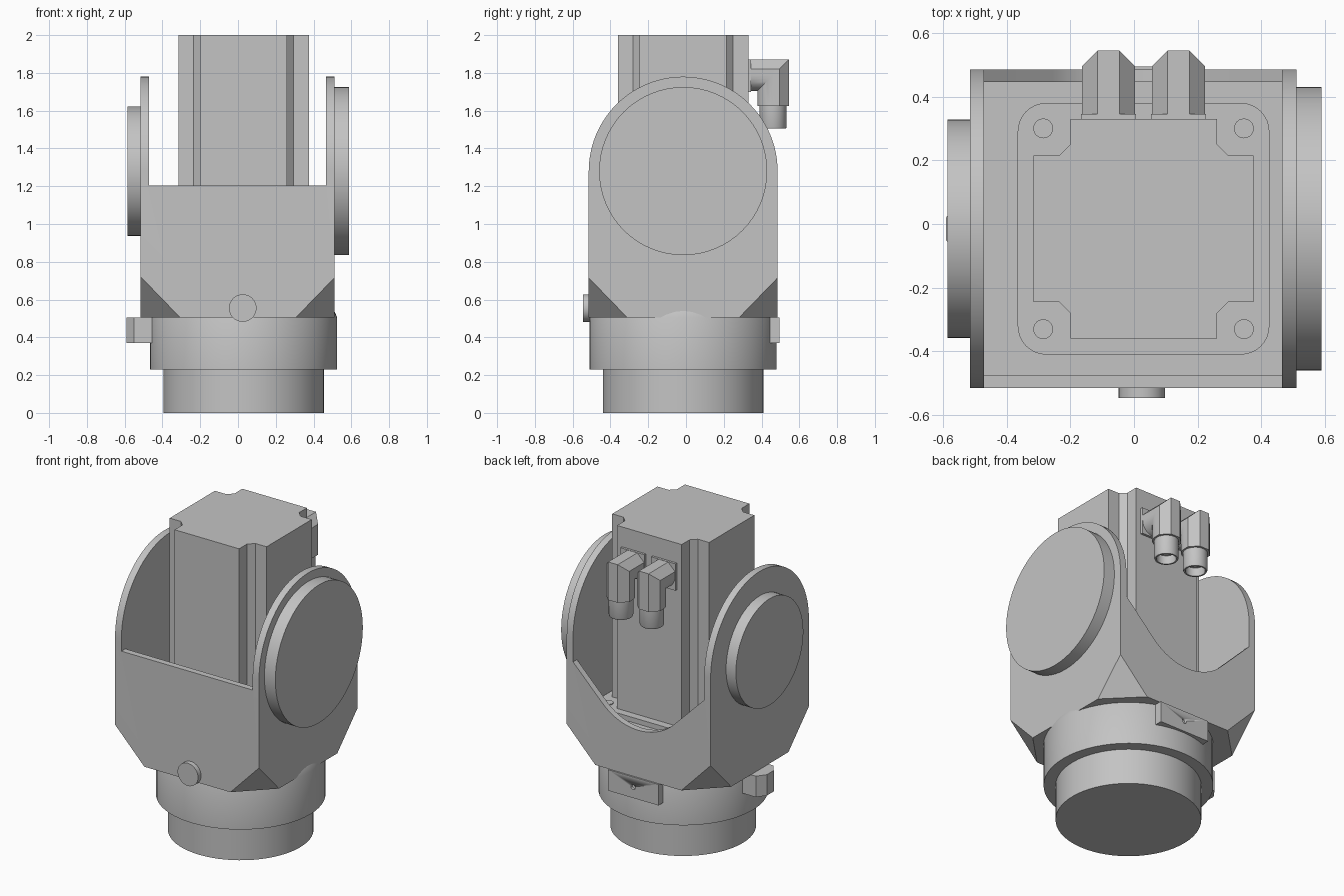
import bpy, bmesh, math
from mathutils import Vector

if "Cube" in bpy.data.objects:
    bpy.data.objects.remove(bpy.data.objects["Cube"], do_unlink=True)

grey = bpy.data.materials.new("machine grey")
grey.use_nodes = True
grey.diffuse_color = (0.55, 0.55, 0.55, 1)
grey.node_tree.nodes["Principled BSDF"].inputs["Base Color"].default_value = (0.55, 0.55, 0.55, 1)

CX, CY = 0.03, -0.015      # main vertical axis
PIVOT = 1.28               # tilt axis height


def finish(name, bm):
    bmesh.ops.recalc_face_normals(bm, faces=bm.faces[:])
    mesh = bpy.data.meshes.new(name)
    bm.to_mesh(mesh)
    bm.free()
    mesh.materials.append(grey)
    obj = bpy.data.objects.new(name, mesh)
    bpy.context.collection.objects.link(obj)
    bpy.ops.object.select_all(action='DESELECT')
    obj.select_set(True)
    bpy.context.view_layer.objects.active = obj
    bpy.ops.object.shade_smooth_by_angle(angle=math.radians(30))
    return obj


def loft(bm, rings):
    """Skin equal-length rings of points and cap both ends."""
    loops = [[bm.verts.new(p) for p in ring] for ring in rings]
    n = len(loops[0])
    for a, b in zip(loops, loops[1:]):
        for i in range(n):
            j = (i + 1) % n
            bm.faces.new((a[i], a[j], b[j], b[i]))
    bm.faces.new(loops[0][::-1])
    bm.faces.new(loops[-1])


def place(u, v, w, axis):
    return {'x': (w, u, v), 'y': (u, w, v), 'z': (u, v, w)}[axis]


def prism(name, outline, lo, hi, axis):
    """Extrude a 2D outline along one axis."""
    bm = bmesh.new()
    loft(bm, [[place(u, v, w, axis) for u, v in outline] for w in (lo, hi)])
    return finish(name, bm)


def arc(u, v, r, start, end, steps):
    angles = [math.radians(start + (end - start) * i / steps) for i in range(steps + 1)]
    return [(u + r * math.cos(a), v + r * math.sin(a)) for a in angles]


def disc(name, u, v, r, lo, hi, axis, sides=64):
    return prism(name, arc(u, v, r, 0, 360, sides)[:-1], lo, hi, axis)


def box(name, x0, x1, y0, y1, z0, z1):
    return prism(name, [(x0, y0), (x1, y0), (x1, y1), (x0, y1)], z0, z1, 'z')


def turned(name, x, y, profile, sides=64):
    """Lathe (radius, height) pairs around a vertical axis."""
    bm = bmesh.new()
    loft(bm, [[(px, py, z) for px, py in arc(x, y, r, 0, 360, sides)[:-1]] for r, z in profile])
    return finish(name, bm)


def cut(target, cutter):
    mod = target.modifiers.new("cut", 'BOOLEAN')
    mod.operation = 'DIFFERENCE'
    mod.solver = 'EXACT'
    mod.object = cutter
    bpy.context.view_layer.objects.active = target
    bpy.ops.object.modifier_apply(modifier=mod.name)
    bpy.data.objects.remove(cutter, do_unlink=True)


# Round base and stepped collar
turned("base", CX, CY, [(0.425, 0), (0.425, 0.24)])
turned("collar", CX, CY, [(0.495, 0.23), (0.495, 0.505), (0.48, 0.54)])

# Yoke housing: arched block with its four bottom corners sliced off
side = [(CY - 0.5, 0.505), (CY + 0.5, 0.505)] + arc(CY, PIVOT, 0.5, 0, 180, 48)
bm = bmesh.new()
loft(bm, [[(x, y, z) for y, z in side] for x in (-0.515, 0.51)])
for sx in (-1, 1):
    for sy in (-1, 1):
        corner = Vector((0.51 * sx, CY + 0.5 * sy, 0.715))
        bmesh.ops.bisect_plane(bm, geom=bm.verts[:] + bm.edges[:] + bm.faces[:],
                               plane_co=corner, plane_no=(sx, sy, -0.97), clear_outer=True)
        bmesh.ops.holes_fill(bm, edges=[e for e in bm.edges if e.is_boundary], sides=0)
yoke = finish("yoke", bm)

# Hollow pocket, low front wall and dipped back wall
X0, X1 = -0.47, 0.465
cut(yoke, box("pocket_cutter", X0, X1, -0.475, 0.445, 0.79, 2.2))
cut(yoke, box("front_cutter", X0, X1, -0.8, -0.2, 1.205, 2.2))
dip = arc(0, 1.17, 0.36, 225, 315, 20)
rise = dip[0][1] + dip[0][0]
dip = [(X0, rise - X0)] + dip + [(X1, rise + X1), (X1, 2.2), (X0, 2.2)]
cut(yoke, prism("back_cutter", dip, 0.2, 0.8, 'y'))
yoke.select_set(True)
bpy.ops.object.shade_smooth_by_angle(angle=math.radians(30))

# Side bearing covers
disc("large_side_cover", CY, PIVOT, 0.445, 0.505, 0.588, 'x')
disc("small_side_cover", CY, PIVOT, 0.343, -0.585, -0.51, 'x')

# Motor mounting flange with screws
outline = []
for k, (sx, sy) in enumerate([(1, 1), (-1, 1), (-1, -1), (1, -1)]):
    outline += arc(CX + 0.305 * sx, CY + 0.305 * sy, 0.09, 90 * k, 90 * k + 90, 8)
    disc("flange_screw", CX + 0.315 * sx, CY + 0.315 * sy, 0.031, 0.82, 0.828, 'z', 24)
prism("motor_flange", outline, 0.78, 0.822, 'z')

# Motor column with notched corners
quarter = [(0.345, 0.23), (0.265, 0.23), (0.23, 0.265), (0.23, 0.345)]
outline = []
for k in range(4):
    for u, v in quarter:
        for _ in range(k):
            u, v = -v, u
        outline.append((CX + u, CY + v))
prism("motor", outline, 0.8, 2, 'z')

# Elbow plugs on the back of the motor: flat-sided outside, round inside
R, ELBOW_Y, ELBOW_Z = 0.083, 0.461, 1.787
t = R * math.tan(math.pi / 8)
section = [(R, t), (t, R), (-t, R), (-R, t)] + arc(0, 0, R, 180, 360, 16)
for x in (-0.08, 0.14):
    box("plug_plate", x - 0.086, x + 0.086, 0.325, 0.345, 1.7, 1.872)
    bm = bmesh.new()
    loft(bm, [[(x + u, 0.34, ELBOW_Z + v) for u, v in section],
              [(x + u, ELBOW_Y + v, ELBOW_Z + v) for u, v in section],
              [(x + u, ELBOW_Y + v, 1.625) for u, v in section]])
    finish("plug_elbow", bm)
    turned("plug_socket", x, ELBOW_Y,
           [(0.072, 1.63), (0.072, 1.515), (0.068, 1.505), (0.058, 1.505), (0.058, 1.56)], 32)

# Front button
disc("front_button", 0.025, 0.555, 0.073, -0.546, -0.5, 'y', 32)

# Side lug with bevelled corners
lug = [(-0.44, -0.09), (-0.55, -0.09), (-0.59, -0.035),
       (-0.59, 0.035), (-0.55, 0.09), (-0.44, 0.09)]
prism("side_lug", [(x, y + CY) for x, y in lug], 0.37, 0.505, 'z')

# Back stop plate with a drilled hole
plate = box("back_plate", CX - 0.18, CX + 0.18, 0.4, 0.495, 0.37, 0.505)
cut(plate, disc("hole_cutter", CX, 0.44, 0.016, 0.47, 0.6, 'y', 16))
